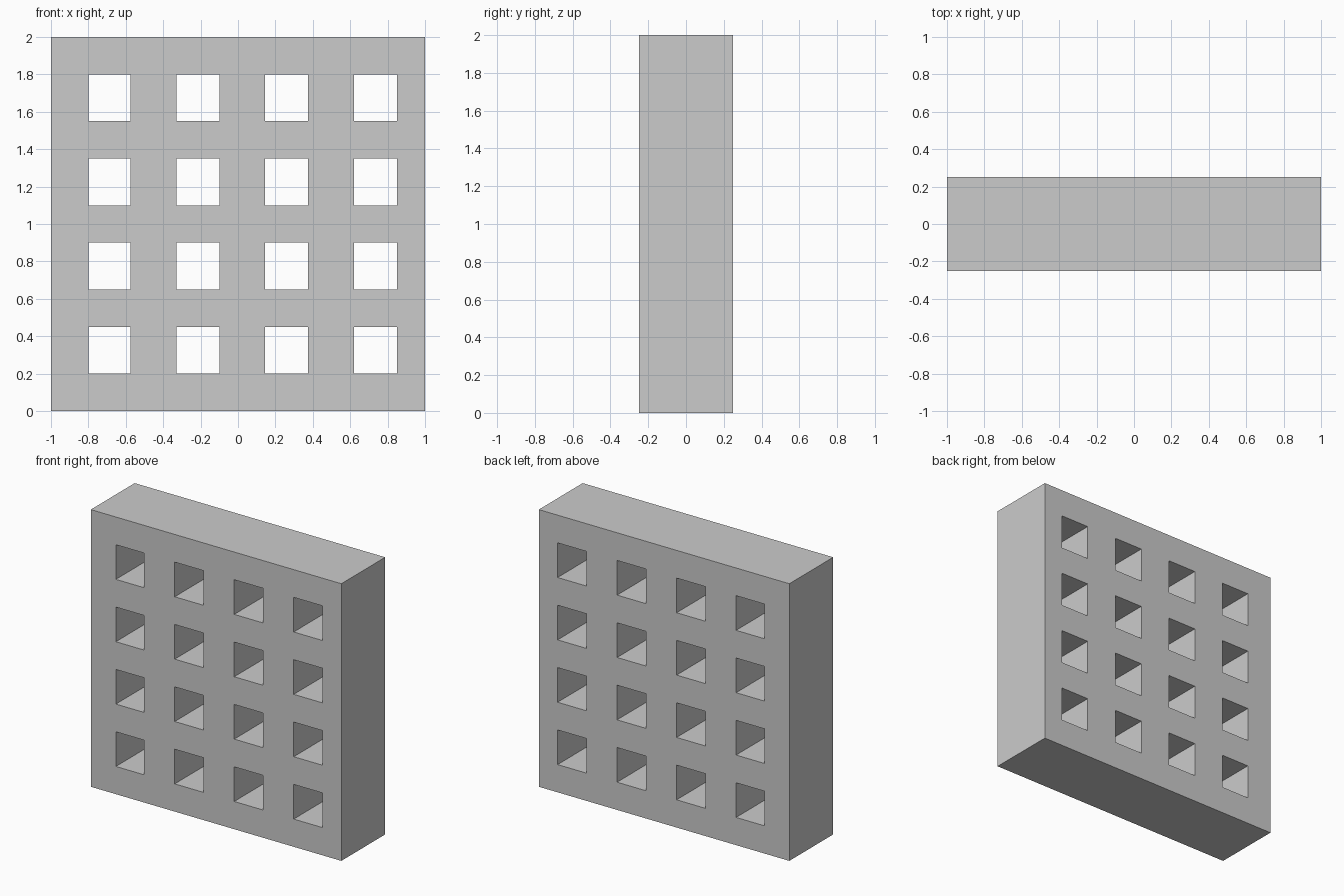
import bpy, bmesh

if "Cube" in bpy.data.objects:
    bpy.data.objects.remove(bpy.data.objects["Cube"])

# Grid lines: every odd cell in both directions is a square opening
XS = [-1, -0.80, -0.575, -0.33, -0.10, 0.145, 0.375, 0.62, 0.85, 1]
ZS = [0, 0.20, 0.45, 0.65, 0.90, 1.10, 1.35, 1.55, 1.80, 2]
HALF_DEPTH = 0.25

bm = bmesh.new()

# Front face of the block, leaving the openings empty
verts = [[bm.verts.new((x, -HALF_DEPTH, z)) for z in ZS] for x in XS]
for i in range(len(XS) - 1):
    for k in range(len(ZS) - 1):
        if i % 2 and k % 2:
            continue
        bm.faces.new((verts[i][k], verts[i + 1][k],
                      verts[i + 1][k + 1], verts[i][k + 1]))

# Extrude through to the back, keeping the front, to form outer sides and tunnel walls
front = bm.faces[:]
result = bmesh.ops.extrude_face_region(bm, geom=front, use_keep_orig=True)
back = [g for g in result["geom"] if isinstance(g, bmesh.types.BMVert)]
bmesh.ops.translate(bm, verts=back, vec=(0, 2 * HALF_DEPTH, 0))
bmesh.ops.recalc_face_normals(bm, faces=bm.faces[:])

# Perforated block
mesh = bpy.data.meshes.new("perforated_block")
bm.to_mesh(mesh)
bm.free()
block = bpy.data.objects.new("perforated_block", mesh)
bpy.context.collection.objects.link(block)
